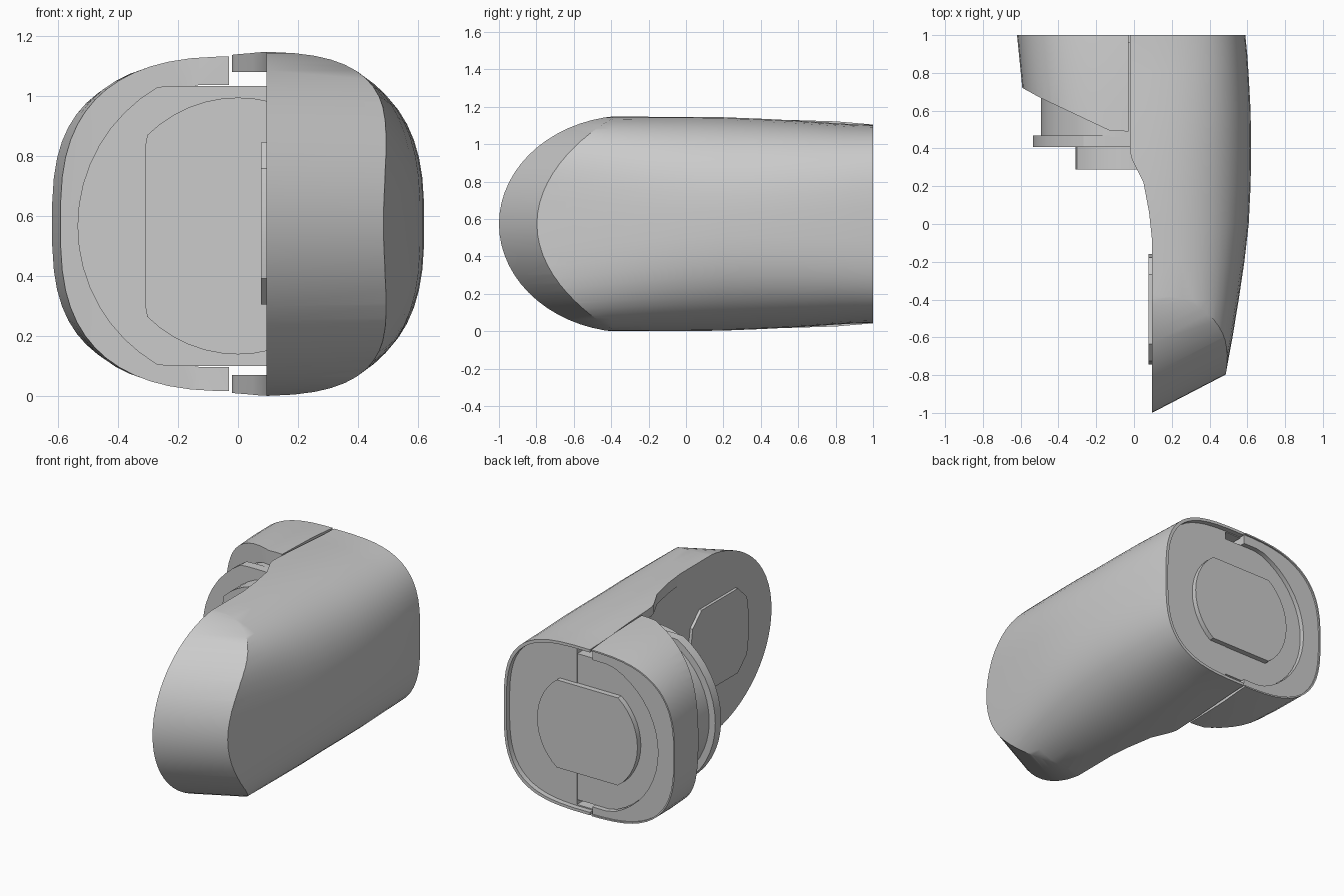
import bpy, bmesh, math

if "Cube" in bpy.data.objects:
    bpy.data.objects.remove(bpy.data.objects["Cube"])

CZ = 0.574  # height of the body axis


def loft(name, rings):
    """Closed solid through a list of equal-length rings of 3D points."""
    bm = bmesh.new()
    vs = [[bm.verts.new(p) for p in r] for r in rings]
    n = len(vs[0])
    for a, b in zip(vs, vs[1:]):
        for i in range(n):
            j = (i + 1) % n
            bm.faces.new((a[i], a[j], b[j], b[i]))
    bm.faces.new(vs[0])
    bm.faces.new(vs[-1][::-1])
    bmesh.ops.recalc_face_normals(bm, faces=bm.faces)
    me = bpy.data.meshes.new(name)
    bm.to_mesh(me)
    bm.free()
    ob = bpy.data.objects.new(name, me)
    bpy.context.collection.objects.link(ob)
    return ob


def oval(y, w, h, n=2.7, count=56):
    """Superellipse section in the xz plane."""
    pts = []
    for i in range(count):
        t = 2 * math.pi * (i + 0.5) / count
        c, s = math.cos(t), math.sin(t)
        pts.append((w * math.copysign(abs(c) ** (2 / n), c), y,
                    CZ + h * math.copysign(abs(s) ** (2 / n), s)))
    return pts


def clipped_disc(name, y0, y1, r, cx, cz, z=0.567):
    """Round plate along y with flats cut at +-cx and +-cz."""
    pts = []
    for i in range(48):
        t = 2 * math.pi * i / 48
        pts.append((max(-cx, min(cx, r * math.cos(t))),
                    z + max(-cz, min(cz, r * math.sin(t)))))
    return loft(name, [[(x, y, q) for x, q in pts] for y in (y0, y1)])


def footprint(pts):
    """Plan outline extruded through the full height."""
    return loft("cutter", [[(x, y, z) for x, y in pts] for z in (-0.2, 1.4)])


def box(x0, x1, y0, y1, z0, z1):
    return loft("cutter", [[(x0, y0, z), (x1, y0, z), (x1, y1, z), (x0, y1, z)]
                           for z in (z0, z1)])


def cut(ob, tool, op):
    tool.hide_render = True
    m = ob.modifiers.new("cut", 'BOOLEAN')
    m.operation, m.object, m.solver = op, tool, 'EXACT'
    bpy.context.view_layer.objects.active = ob
    bpy.ops.object.modifier_apply(modifier=m.name)
    bpy.data.objects.remove(tool)


# Main shell: lofted sections, half width, half height and squareness along y
stations = [(-1.1, .41, .574, 4), (-.8, .485, .574, 4), (-.6, .522, .574, 3.7),
            (-.4, .555, .574, 3.3), (-.2, .585, .574, 3), (0, .608, .574, 2.8),
            (.2, .618, .571, 2.7), (.4, .621, .563, 2.75), (.6, .618, .553, 2.85),
            (.8, .607, .539, 3), (.9, .6, .533, 3.1), (1, .59, .53, 3.2)]
shell = loft("main_shell", [oval(*s) for s in stations])
cut(shell, footprint([(.095, -1.2), (.8, -1.2), (.8, 1.2), (-.02, 1.2), (-.02, .38),
                      (-.01, .34), (.05, .22), (.08, .06), (.095, -.08)]), 'INTERSECT')

# Rounded, slanted nose: elliptical side profile sheared along x
side = [(-.3 - .7 * math.cos(t), .58 * math.sin(t))
        for t in (math.pi * (i / 32 - .5) for i in range(33))]
side += [(1.3, .62), (1.3, -.62)]
nose = loft("cutter", [[(x, y + (x - .095) * .52 if y < 1 else y, CZ + z) for y, z in side]
                       for x in (-.2, .8)])
cut(shell, nose, 'INTERSECT')

# Thin lips above and below the plug, and the recessed end
cut(shell, box(-.2, .095, -.2, 1.2, .07, 1.08), 'DIFFERENCE')
cut(shell, loft("cutter", [oval(.966, .572, .512, 3.2), oval(1.1, .572, .512, 3.2)]),
    'DIFFERENCE')

# Side cap at the back with slanted front
cap = loft("side_cap", [oval(.4, .565, .56, 2.8), oval(.6, .58, .555, 2.8),
                        oval(.8, .6, .549, 2.85), oval(1, .62, .532, 2.9)])
cut(cap, footprint([(-.03, .49), (-.13, .495), (-.49, .665), (-.59, .72), (-.75, .79),
                    (-.75, 1.2), (-.03, 1.2)]), 'INTERSECT')
cut(cap, loft("cutter", [oval(.99, .611, .523, 2.9), oval(1.1, .611, .523, 2.9)]),
    'DIFFERENCE')
cut(cap, clipped_disc("cutter", .3, 1.2, .495, .495, .47), 'DIFFERENCE')

# Plug tiers, end pad
parts = [shell, cap,
         clipped_disc("plug_neck", .46, .963, .492, .492, .467),
         clipped_disc("plug_flange", .408, .468, .535, .535, .467),
         clipped_disc("plug_tip", .288, .41, .428, .31, .428),
         clipped_disc("end_pad", .93, .998, .355, .355, .28)]

# Pad on the inner face of the shell
pad = []
for i in range(16):
    t = 2 * math.pi * (i + .5) / 16
    pad.append((-.452 + max(-.293, min(.293, .33 * math.cos(t))),
                .575 + max(-.27, min(.27, .33 * math.sin(t)))))
parts.append(loft("inner_pad", [[(x, y, z) for y, z in pad] for x in (.077, .12)]))

bpy.ops.object.select_all(action='DESELECT')
for ob in parts:
    ob.select_set(True)
bpy.context.view_layer.objects.active = shell
bpy.ops.object.shade_smooth_by_angle(angle=math.radians(30))
